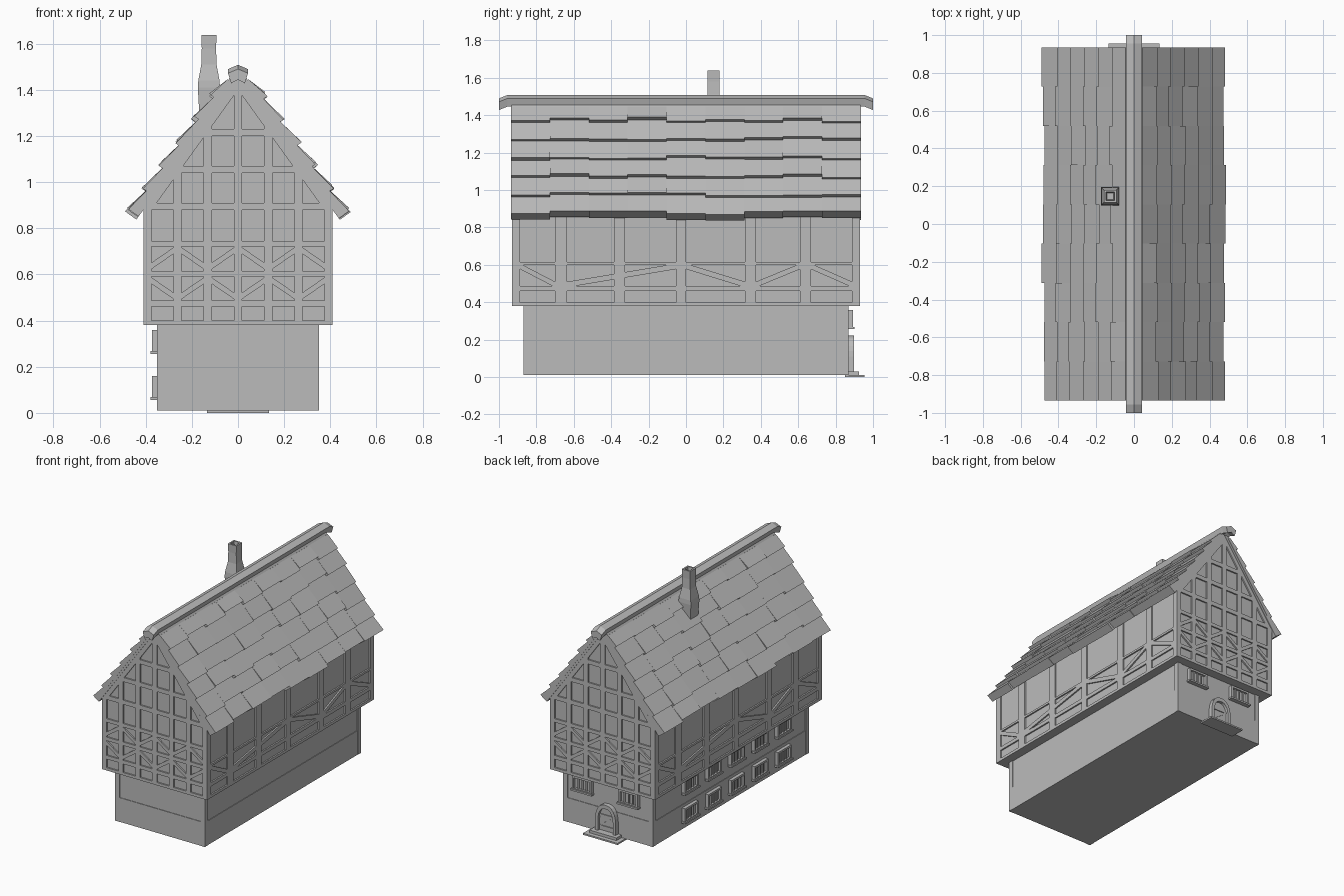
import bpy, bmesh, math, random
from mathutils import Vector

random.seed(4)
if "Cube" in bpy.data.objects:
    bpy.data.objects.remove(bpy.data.objects["Cube"])

GREY = (0.5, 0.5, 0.5, 1)
mat = bpy.data.materials.new("plain_grey")
mat.use_nodes = True
mat.diffuse_color = GREY
mat.node_tree.nodes["Principled BSDF"].inputs["Base Color"].default_value = GREY

APEX, EAVE, HX, HY = 1.45, 0.88, 0.41, 0.93
LX, LY, FLOOR = 0.35, 0.87, 0.38


def loft(bm, rings):
    """Join equal-sized rings of points into a capped solid."""
    vs = [[bm.verts.new(p) for p in r] for r in rings]
    n = len(vs[0])
    faces = [bm.faces.new(vs[0]), bm.faces.new(vs[-1])]
    for a, b in zip(vs, vs[1:]):
        for i in range(n):
            j = (i + 1) % n
            faces.append(bm.faces.new((a[i], a[j], b[j], b[i])))
    bmesh.ops.recalc_face_normals(bm, faces=faces)


def wall(out, base):
    """Map (across, height, depth) to a wall facing the given direction."""
    out = Vector(out)
    side = Vector((0, 0, 1)).cross(out)
    return lambda u, z, d: side * u + out * (base + d) + Vector((0, 0, z))


def slab(bm, f, pts, d0, d1):
    loft(bm, [[f(u, z, d) for u, z in pts] for d in (d0, d1)])


def rect(bm, f, u0, u1, z0, z1, d0, d1):
    slab(bm, f, [(u0, z0), (u1, z0), (u1, z1), (u0, z1)], d0, d1)


def finish(bm, name):
    me = bpy.data.meshes.new(name)
    bm.to_mesh(me)
    bm.free()
    me.materials.append(mat)
    ob = bpy.data.objects.new(name, me)
    bpy.context.collection.objects.link(ob)


def half_width(z):
    return min(HX, (APEX - z) * HX / (APEX - EAVE))


# Ground floor: core, corner posts and lower wall course
bm = bmesh.new()
rect(bm, wall((0, -1, 0), 0), -LX + .006, LX - .006, .01, FLOOR, -LY + .006, LY - .006)
for sx in (-1, 1):
    for sy in (-1, 1):
        x, y = sorted((sx * LX, sx * (LX - .035))), sorted((sy * LY, sy * (LY - .035)))
        rect(bm, wall((0, 1, 0), 0), -x[1], -x[0], .01, FLOOR, *y)
rect(bm, wall((0, -1, 0), 0), -LX + .002, LX - .002, .01, .18, -LY + .002, LY - .002)
finish(bm, "ground_floor")

# Upper floor with its gable ends
T = 0.01
bm = bmesh.new()
w, e = HX - T, EAVE
slab(bm, wall((0, -1, 0), 0),
     [(-w, FLOOR), (w, FLOOR), (w, e), (0, APEX), (-w, e)], -HY + T, HY - T)
finish(bm, "upper_floor")

# Timber framing on the long walls
bm = bmesh.new()
posts = [(-.93, -.887), (-.70, -.636), (-.385, -.326), (-.053, 0),
         (.315, .374), (.61, .668), (.888, .93)]
braces = [(0, 1, -1), (1, 3, 1), (3, 4, -1), (4, 5, 1), (5, 6, -1)]
for s in (-1, 1):
    f = wall((s, 0, 0), HX - T)
    for a, b in posts:
        rect(bm, f, a, b, FLOOR, EAVE, 0, T)
    for z0, z1 in ((FLOOR, .40), (.46, .486), (.60, .615)):
        rect(bm, f, -HY, HY, z0, z1, 0, T)
    for i, j, d in braces:
        a, b = posts[i][1], posts[j][0]
        za, zb = (.495, .592) if d > 0 else (.592, .495)
        slab(bm, f, [(a, za - .015), (b, zb - .015), (b, zb + .015), (a, za + .015)], 0, T)
finish(bm, "side_timbers")

# Timber framing on the gables
bm = bmesh.new()
cols = [-.392, -.262, -.131, 0, .131, .262, .392]
for s in (-1, 1):
    f = wall((0, s, 0), HY - T)
    for c in cols:
        a, b = c - .018, c + .018
        tops = [(b, APEX - abs(b) * 1.39), (a, APEX - abs(a) * 1.39)]
        slab(bm, f, [(a, FLOOR), (b, FLOOR)] + tops, 0, T)
    for z, h in ((FLOOR, .02), (.46, .026), (.59, .025), (.72, .025),
                 (.88, .03), (1.04, .03), (1.2, .03)):
        p, q = half_width(z), half_width(z + h)
        slab(bm, f, [(-p, z), (p, z), (q, z + h), (-q, z + h)], 0, T)
    for row, z in enumerate((.495, .625)):
        for i, (a, b) in enumerate(zip(cols, cols[1:])):
            za, zb = (z, z + .09) if (i + row) % 2 else (z + .09, z)
            slab(bm, f, [(a, za - .014), (b, zb - .014), (b, zb + .014), (a, za + .014)], 0, T)
    # Sloping rafters under the roof edge
    for k in (-1, 1):
        slab(bm, f, [(k * HX, EAVE), (0, APEX), (0, APEX - .05), (k * HX, EAVE - .05)], 0, T)
finish(bm, "gable_timbers")

# Roof boards and overlapping tiles
ANG = math.atan2(APEX - EAVE, HX)
CO, SI = math.cos(ANG), math.sin(ANG)


def roof_point(side, s, n, y):
    return Vector((side * (s * CO + n * SI), y, APEX - s * SI + n * CO))


COLS, RY, COURSE, LENGTH = 9, 0.935, 0.123, 0.744
boards, tiles = bmesh.new(), bmesh.new()
for side in (-1, 1):
    prof = [(0, 0), (LENGTH - .02, 0), (LENGTH - .02, .03), (.01, .03)]
    loft(boards, [[roof_point(side, s, n, y) for s, n in prof] for y in (-RY + .002, RY - .002)])
    for row in range(6):
        low = LENGTH - row * COURSE
        high = max(low - COURSE - .02, .03)
        for c in range(COLS):
            s1 = low + random.uniform(-.012, .012)
            n1 = .058 + random.uniform(-.005, .005)
            n0 = 0.0 if row == 0 else .015
            prof = [(high, n0), (s1, n0), (s1, n1), (high, .034)]
            ys = [-RY + 2 * RY * k / COLS for k in (c, c + 1)]
            loft(tiles, [[roof_point(side, s, n, y) for s, n in prof] for y in ys])
finish(boards, "roof_boards")
finish(tiles, "roof_tiles")

# Ridge beam with drooping ends
bm = bmesh.new()
prof = [(-.03, 1.446), (0, 1.462), (.03, 1.446), (.043, 1.49), (0, 1.508), (-.043, 1.49)]
loft(bm, [[(x, y, z - dz) for x, z in prof]
          for y, dz in ((-1, .018), (-.955, 0), (.955, 0), (1, .018))])
finish(bm, "ridge_beam")

# Chimney, hollow at the top
bm = bmesh.new()
rings = [(.03, 1.2), (.042, 1.3), (.048, 1.41), (.046, 1.44), (.033, 1.51),
         (.031, 1.58), (.033, 1.638), (.022, 1.638), (.018, 1.58)]
loft(bm, [[(-.126 + h * x, .147 + h * y, z)
           for x, y in ((-1, -1), (1, -1), (1, 1), (-1, 1))] for h, z in rings])
finish(bm, "chimney")


# Windows with frame, bars and sill
def window(bm, f, u, z):
    w, h, t = .075, .1, .014
    rect(bm, f, u - w, u + w, z, z + h, -.01, .006)
    for a in (u - w, u + w - t):
        rect(bm, f, a, a + t, z, z + h, 0, .022)
    for b in (z, z + h - t):
        rect(bm, f, u - w, u + w, b, b + t, 0, .022)
    for k in (-1, 0, 1):
        rect(bm, f, u + k * .032 - .005, u + k * .032 + .005, z, z + h, 0, .014)
    rect(bm, f, u - w - .008, u + w + .008, z - .004, z + .008, 0, .03)


back = wall((0, 1, 0), LY)
left = wall((-1, 0, 0), LX)
bm = bmesh.new()
for i in range(5):
    for z in (.06, .26):
        window(bm, left, -.466 + i * .259, z)
for u in (-.19, .17):
    window(bm, back, u, .26)
finish(bm, "windows")

# Arched door with frame, planks and brace
bm = bmesh.new()
N = 6


def arch(w, spring, top):
    right = [(w, .02)] + [(w * math.cos(k / N * math.pi / 2) ** .8 if k < N else 0,
                           spring + (top - spring) * math.sin(k / N * math.pi / 2))
                          for k in range(N + 1)]
    return right + [(-x, z) for x, z in right[-2::-1]]


outer, inner = arch(.08, .11, .222), arch(.058, .11, .195)
for i in range(len(outer) - 1):
    slab(bm, back, [outer[i], outer[i + 1], inner[i + 1], inner[i]], -.005, .028)
slab(bm, back, inner, -.005, .008)
for z in (.05, .13):
    rect(bm, back, -.056, .056, z, z + .015, 0, .014)
slab(bm, back, [(-.056, .065), (-.04, .065), (.056, .13), (.04, .13)], 0, .014)
finish(bm, "door")

# Door steps
bm = bmesh.new()
rect(bm, back, -.135, .135, 0, .011, -.02, .085)
rect(bm, back, -.105, .105, .01, .03, -.02, .055)
finish(bm, "door_steps")
